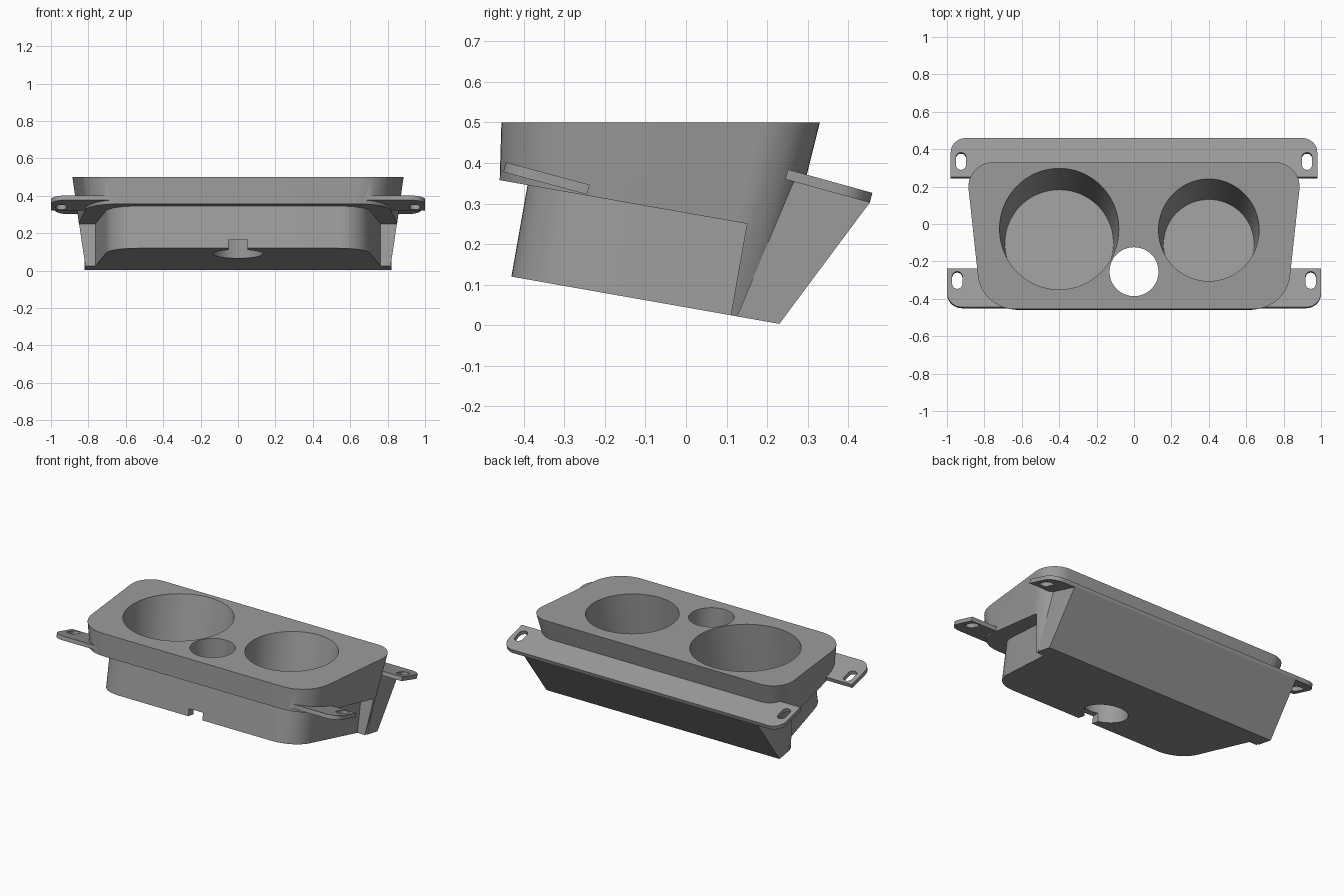
import bpy, bmesh, math
from mathutils import Matrix, Vector

if "Cube" in bpy.data.objects:
    bpy.data.objects.remove(bpy.data.objects["Cube"])

grey = bpy.data.materials.new("grey plastic")
grey.diffuse_color = (0.33, 0.33, 0.33, 1)
grey.use_nodes = True
grey.node_tree.nodes["Principled BSDF"].inputs["Base Color"].default_value = grey.diffuse_color


def frame(y, z, degrees):
    """Frame tipped forward-up about x, with its origin at (0, y, z)."""
    return Matrix.Translation((0, y, z)) @ Matrix.Rotation(math.radians(-degrees), 4, 'X')


def rounded(corners, seg=12):
    """Counter-clockwise outline from (x, y, radius) corners."""
    pts, n = [], len(corners)
    for i, (x, y, r) in enumerate(corners):
        p = Vector((x, y))
        if r == 0:
            pts.append(p)
            continue
        a = (Vector(corners[i - 1][:2]) - p).normalized()
        b = (Vector(corners[(i + 1) % n][:2]) - p).normalized()
        half = a.angle(b) / 2
        c = p + (a + b).normalized() * (r / math.sin(half))
        t = r / math.tan(half)
        va, vb = p + a * t - c, p + b * t - c
        a0 = math.atan2(va.y, va.x)
        sweep = (math.atan2(vb.y, vb.x) - a0) % (2 * math.pi)
        for k in range(seg + 1):
            w = a0 + sweep * k / seg
            pts.append(c + Vector((math.cos(w), math.sin(w))) * r)
    return pts


def rect(x0, x1, y0, y1, front=0, back=0):
    return rounded([(x0, y0, front), (x1, y0, front), (x1, y1, back), (x0, y1, back)])


def circle(x, y, r, n=64):
    return [Vector((x + r * math.cos(2 * math.pi * k / n),
                    y + r * math.sin(2 * math.pi * k / n))) for k in range(n)]


def loft(name, low, z0, high, z1, matrix=Matrix()):
    """Closed solid between two matching outlines."""
    bm = bmesh.new()
    a = [bm.verts.new(matrix @ Vector((p.x, p.y, z0))) for p in low]
    b = [bm.verts.new(matrix @ Vector((p.x, p.y, z1))) for p in high]
    n = len(a)
    for i in range(n):
        j = (i + 1) % n
        bm.faces.new((a[i], a[j], b[j], b[i]))
    bm.faces.new(a[::-1])
    bm.faces.new(b)
    bmesh.ops.recalc_face_normals(bm, faces=bm.faces)
    me = bpy.data.meshes.new(name)
    bm.to_mesh(me)
    bm.free()
    ob = bpy.data.objects.new(name, me)
    bpy.context.collection.objects.link(ob)
    me.materials.append(grey)
    return ob


def combine(target, other, operation):
    mod = target.modifiers.new("bool", 'BOOLEAN')
    mod.operation, mod.solver, mod.object = operation, 'EXACT', other
    bpy.context.view_layer.objects.active = target
    bpy.ops.object.modifier_apply(modifier=mod.name)
    bpy.data.objects.remove(other)


base = frame(0, 0.044, 10)        # tilted underside
rear = frame(0.352, 0.343, 15.5)  # rear mounting flange
front = frame(-0.344, 0.362, 15)  # front mounting tabs


# Upper body: drafted rounded trapezoid
def body_outline(z):
    d = 0.5 - z
    fx, bx = 0.815 - 0.112 * d, 0.900 - 0.14 * d
    fy, by = -0.455 - 0.03 * d, 0.33 - 0.25 * d
    return rounded([(-fx, fy, 0.2), (fx, fy, 0.2), (bx, by, 0.13), (-bx, by, 0.13)])


body = loft("housing", body_outline(-0.05), -0.05, body_outline(0.5), 0.5)

# Step under the rim
combine(body, loft("step_cutter", rect(-2, 2, -1, 0.112), -0.5,
                   rect(-2, 2, -1, 0.112), 0.229, base), 'DIFFERENCE')

# Narrower lower tub
tub = rounded([(-0.685, -0.437, 0.17), (0.685, -0.437, 0.17), (0.768, 0.15, 0), (-0.768, 0.15, 0)])
combine(body, loft("lower_tub", tub, -0.05, tub, 0.26, base), 'UNION')

# Rear wedge bracket, a side profile run along x
wedge = [Vector(p) for p in ((0.106, -0.025), (0.2, -0.037), (0.455, 0.305), (0.27, 0.365))]
along_x = Matrix(((0, 0, 1, 0), (1, 0, 0, 0), (0, 1, 0, 0), (0, 0, 0, 1)))
combine(body, loft("rear_bracket", wedge, -0.82, wedge, 0.82, along_x), 'UNION')

# Mounting flanges
plate = rect(-0.98, 0.98, -0.108, 0.108, 0, 0.08)
combine(body, loft("rear_flange", plate, -0.0125, plate, 0.0125, rear), 'UNION')
plate = rect(-1, 1, -0.107, 0.107, 0.08, 0)
combine(body, loft("front_flange", plate, -0.0125, plate, 0.0125, front), 'UNION')

# Trim the underside to the tilted plane
trim = rect(-2, 2, -1, 1)
combine(body, loft("trim_cutter", trim, -0.6, trim, 0, base), 'DIFFERENCE')

# Tapered tilted cup wells
for x, u, r_floor, r_top in ((-0.4, -0.109, 0.290, 0.319), (0.4, -0.114, 0.242, 0.269)):
    r_out = r_top + (r_top - r_floor) * 0.156 / 0.414
    combine(body, loft("cup_cutter", circle(x, u, r_floor), 0.03,
                       circle(x, u, r_out), 0.6, base), 'DIFFERENCE')

# Small through hole and the notch in front of it
hole = circle(0, -0.255, 0.131)
combine(body, loft("hole_cutter", hole, -0.2, hole, 0.7), 'DIFFERENCE')
notch = rect(-0.05, 0.05, -0.6, -0.27)
combine(body, loft("notch_cutter", notch, -0.2, notch, 0.165), 'DIFFERENCE')

# Screw slots
for matrix, x, u in ((rear, 0.925, -0.02), (front, 0.945, 0.042)):
    for s in (-1, 1):
        slot = rect(s * x - 0.027, s * x + 0.027, u - 0.048, u + 0.048, 0.0265, 0.0265)
        combine(body, loft("slot_cutter", slot, -0.04, slot, 0.04, matrix), 'DIFFERENCE')

body.select_set(True)
bpy.context.view_layer.objects.active = body
bpy.ops.object.shade_smooth_by_angle(angle=math.radians(30))
